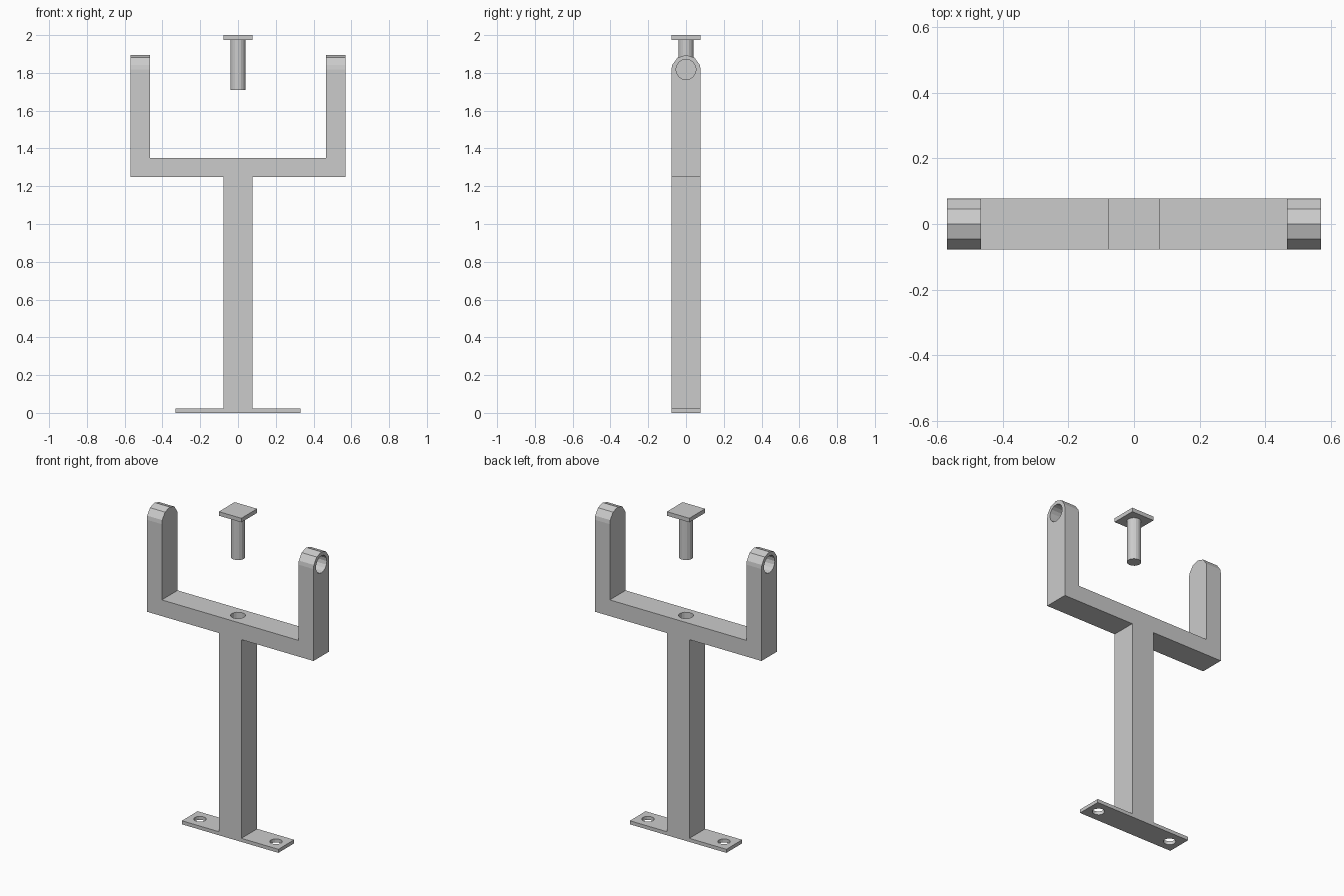
import bpy
import bmesh
from math import pi, sin, cos, radians
from mathutils import Matrix, Vector

cube = bpy.data.objects.get("Cube")
if cube:
    bpy.data.objects.remove(cube, do_unlink=True)

grey = bpy.data.materials.new("plain_grey")
grey.use_nodes = True
colour = (0.6, 0.6, 0.6, 1)
grey.diffuse_color = colour
grey.node_tree.nodes["Principled BSDF"].inputs["Base Color"].default_value = colour

HALF = 0.077       # half depth of every bar
PIVOT_Z = 1.818    # centre of the rounded arm ends
TOP_Z = PIVOT_Z + HALF


def finish(name, bm):
    bmesh.ops.recalc_face_normals(bm, faces=bm.faces[:])
    mesh = bpy.data.meshes.new(name)
    bm.to_mesh(mesh)
    bm.free()
    mesh.materials.append(grey)
    obj = bpy.data.objects.new(name, mesh)
    bpy.context.collection.objects.link(obj)
    return obj


def prism(name, points, sweep):
    """Extrude a flat outline along a vector."""
    bm = bmesh.new()
    face = bm.faces.new([bm.verts.new(p) for p in points])
    out = bmesh.ops.extrude_face_region(bm, geom=[face])
    verts = [g for g in out["geom"] if isinstance(g, bmesh.types.BMVert)]
    bmesh.ops.translate(bm, verts=verts, vec=Vector(sweep))
    return finish(name, bm)


def cylinder(name, radius, length, centre, along_x=False, sides=16):
    bm = bmesh.new()
    turn = Matrix.Rotation(pi / 2, 4, "Y") if along_x else Matrix()
    bmesh.ops.create_cone(bm, cap_ends=True, segments=sides, radius1=radius,
                          radius2=radius, depth=length,
                          matrix=Matrix.Translation(centre) @ turn)
    return finish(name, bm)


def carve(target, cutter, operation="DIFFERENCE"):
    """Apply a boolean and discard the cutter."""
    cutter.hide_render = True
    mod = target.modifiers.new("carve", "BOOLEAN")
    mod.operation = operation
    mod.solver = "EXACT"
    mod.object = cutter
    bpy.context.view_layer.objects.active = target
    bpy.ops.object.modifier_apply(modifier=mod.name)
    bpy.data.objects.remove(cutter, do_unlink=True)


# Frame: foot plate, post, crossbar and two arms as one outline
right_half = [(0.33, 0), (0.33, 0.022), (HALF, 0.022), (HALF, 1.25),
              (0.57, 1.25), (0.57, TOP_Z), (0.467, TOP_Z), (0.467, 1.35)]
outline = right_half + [(-x, z) for x, z in reversed(right_half)]
frame = prism("fork_frame", [(x, -HALF, z) for x, z in outline], (0, 2 * HALF, 0))

# Faceted rounding of the arm tops
arch = [(HALF * cos(radians(a)), PIVOT_Z + HALF * sin(radians(a)))
        for a in range(18, 163, 36)]
side = [(0.1, -0.1), (0.1, 1.6), (HALF, PIVOT_Z)] + arch
side += [(-HALF, PIVOT_Z), (-0.1, 1.6), (-0.1, -0.1)]
carve(frame, prism("arm_rounding", [(-1, y, z) for y, z in side], (2, 0, 0)),
      "INTERSECT")

# Blind pivot holes in the arms and bolt holes through the foot
for s in (-1, 1):
    carve(frame, cylinder("pivot_cutter", 0.053, 0.12, (s * 0.55, 0, PIVOT_Z), True))
    carve(frame, cylinder("bolt_cutter", 0.035, 0.1, (s * 0.26, 0, 0.01)))

# Socket for the pin
carve(frame, cylinder("socket_cutter", 0.042, 0.3, (0, 0, 1.23)))

# Loose pin above the socket
cylinder("pin_shaft", 0.04, 0.265, (0, 0, 1.8425))
head = [(-HALF, -HALF), (HALF, -HALF), (HALF, HALF), (-HALF, HALF)]
prism("pin_head", [(x, y, 1.975) for x, y in head], (0, 0, 0.025))
